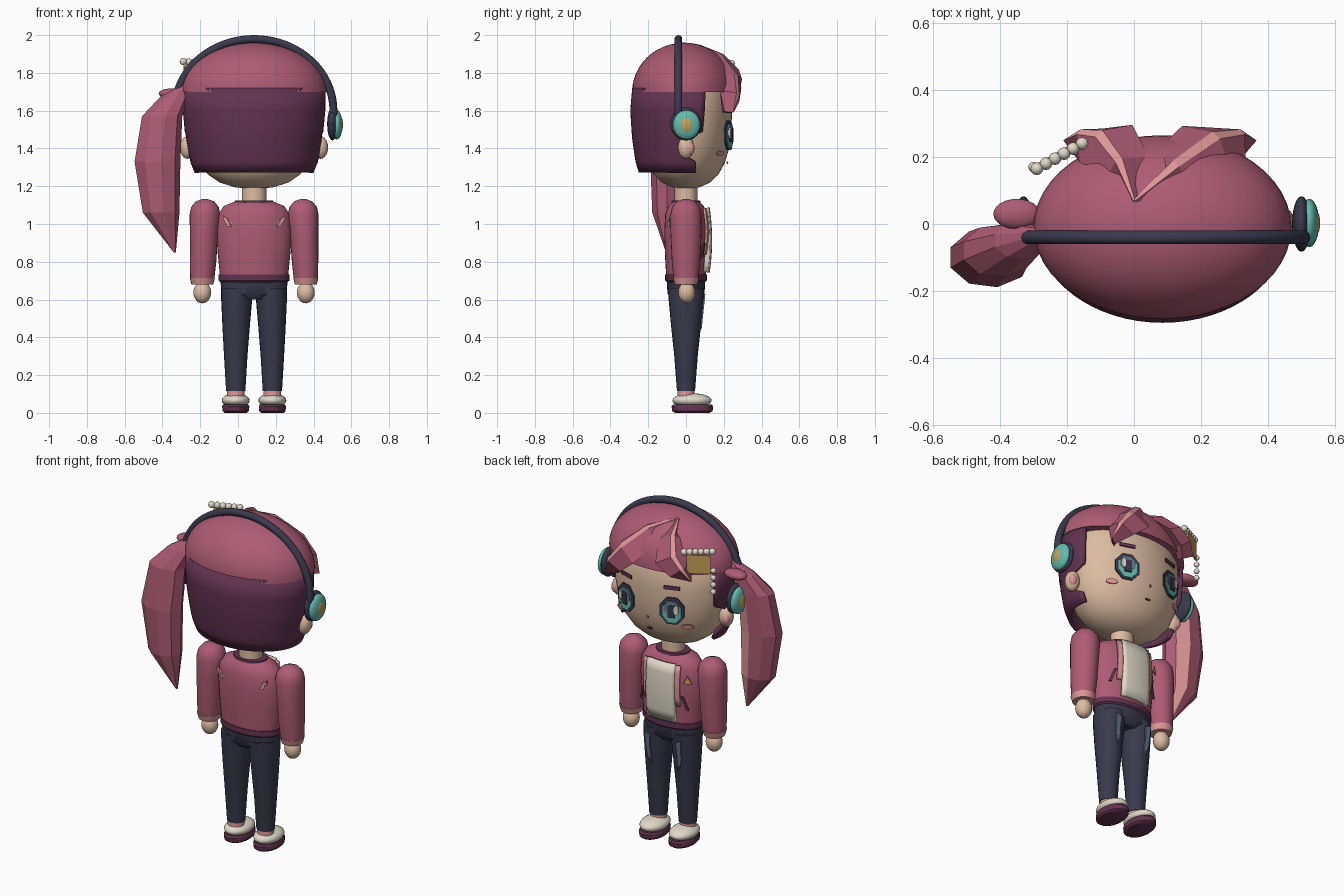
import bpy, bmesh, math
from mathutils import Vector, Matrix
from math import sin, cos, pi, sqrt, radians

if "Cube" in bpy.data.objects:
    bpy.data.objects.remove(bpy.data.objects["Cube"])

CX = 0.085  # body centre line; all x values below are relative to it


def material(name, r, g, b):
    m = bpy.data.materials.new(name)
    m.use_nodes = True
    lin = [(c / 255) ** 2.2 for c in (r, g, b)] + [1]
    m.diffuse_color = lin
    m.node_tree.nodes["Principled BSDF"].inputs["Base Color"].default_value = lin
    return m


RED = material("rose_red", 172, 92, 116)
MAROON = material("dark_maroon", 98, 54, 80)
PINK = material("light_pink", 220, 150, 150)
SKIN = material("skin", 220, 187, 160)
NAVY = material("dark_navy", 60, 60, 78)
TEAL = material("teal", 100, 185, 172)
GOLD = material("gold", 200, 160, 90)
CREAM = material("cream", 224, 216, 200)
SLATE = material("slate_blue", 100, 116, 142)


def finish(name, bm, mats, smooth=True, thick=0):
    bmesh.ops.recalc_face_normals(bm, faces=bm.faces)
    bmesh.ops.translate(bm, verts=bm.verts, vec=(CX, 0, 0))
    me = bpy.data.meshes.new(name)
    bm.to_mesh(me)
    bm.free()
    ob = bpy.data.objects.new(name, me)
    bpy.context.collection.objects.link(ob)
    for m in mats if isinstance(mats, list) else [mats]:
        me.materials.append(m)
    if thick:
        mod = ob.modifiers.new("thickness", "SOLIDIFY")
        mod.thickness, mod.offset = thick, 0
    if smooth:
        bpy.ops.object.select_all(action="DESELECT")
        ob.select_set(True)
        bpy.context.view_layer.objects.active = ob
        bpy.ops.object.shade_smooth_by_angle(angle=radians(40))
    return ob


def skin_rings(name, rows, mats, closed=True, smooth=True, thick=0, stripe=None):
    """Joins rows of points; a closed one gets caps, an open one thickness."""
    bm = bmesh.new()
    vs = [[bm.verts.new(p) for p in row] for row in rows]
    n = len(rows[0])
    for a, b in zip(vs, vs[1:]):
        for j in range(n if closed else n - 1):
            k = (j + 1) % n
            f = bm.faces.new((a[j], a[k], b[k], b[j]))
            f.material_index = int(j == stripe)
    if closed:
        bm.faces.new(vs[0])
        bm.faces.new(vs[-1])
    return finish(name, bm, mats, smooth, thick)


def loft(name, sections, mats, n=32, **kw):
    """Elliptical sections given as x, y, z, rx, ry."""
    rows = [[(x + rx * cos(2 * pi * j / n), y + ry * sin(2 * pi * j / n), z)
             for j in range(n)] for x, y, z, rx, ry in sections]
    return skin_rings(name, rows, mats, **kw)


def ball(name, loc, rad, mat, seg=24):
    bm = bmesh.new()
    bmesh.ops.create_uvsphere(bm, u_segments=seg, v_segments=seg // 2, radius=1)
    bmesh.ops.transform(bm, verts=bm.verts,
                        matrix=Matrix.Translation(loc) @ Matrix.Diagonal((*rad, 1)))
    return finish(name, bm, mat)


def plate(name, outline, loc, mat, turn=0, tilt=0, thick=0.008):
    """Flat outline in local x/z, turned about z."""
    bm = bmesh.new()
    bm.faces.new([bm.verts.new((u, 0, w)) for u, w in outline])
    rot = Matrix.Rotation(radians(turn), 4, "Z") @ Matrix.Rotation(radians(tilt), 4, "X")
    bmesh.ops.transform(bm, verts=bm.verts, matrix=Matrix.Translation(loc) @ rot)
    return finish(name, bm, mat, False, thick)


def oval(rx, rz, n=8, dz=0.0):
    return [(rx * cos(2 * pi * (i + .5) / n), dz + rz * sin(2 * pi * (i + .5) / n)) for i in range(n)]


def box(w, h, skew=0.0):
    return [(-w - skew, -h), (w - skew, -h), (w + skew, h), (-w + skew, h)]


# Head, crown and back hair
loft("head", [(0, 0, z, .345 * r, .243 * r) for z, r in
              ((1.185, .06), (1.195, .3), (1.22, .53), (1.26, .7), (1.32, .84), (1.4, .94),
               (1.5, .99), (1.58, 1), (1.68, .98), (1.76, .85), (1.84, .5))], SKIN, n=48)
loft("hair_crown", [(0, -.01, 1.70 + .26 * sin(a), .385 * cos(a), .275 * cos(a))
                    for a in (radians(7.4 * i) for i in range(13))], RED, n=48)
hair_rows = []
for z, rx, ry, yf in ((1.72, .37, .265, .1), (1.6, .367, .275, .095), (1.49, .357, .268, .085),
                      (1.45, .35, .265, .0), (1.36, .335, .252, .0), (1.33, .328, .247, .05),
                      (1.275, .305, .23, .05)):
    a = math.asin((yf + .01) / ry)
    hair_rows.append([(rx * cos(t), -.01 + ry * sin(t), z)
                      for t in (a - (pi + 2 * a) * i / 40 for i in range(41))])
skin_rings("back_hair", hair_rows, MAROON, closed=False, thick=.02)


# Fringe locks: ridged strips lying on the crown
def lock(name, path):
    rows = []
    pts = [Vector(p[:3]) for p in path]
    for i, p in enumerate(pts):
        w = path[i][3]
        tangent = pts[min(i + 1, len(pts) - 1)] - pts[max(i - 1, 0)]
        out = (p - Vector((0, 0, 1.6))).normalized()
        side = tangent.cross(out).normalized()
        rows.append([p + side * w * u + out * h for u, h in
                     ((-1, -.06), (-.15, 0), (.15, 0), (1, -.06), (0, -.09))])
    skin_rings(name, rows, [RED, PINK], smooth=False, stripe=1)


lock("left_fringe", [(-.085, .07, 1.95, .02), (.04, .18, 1.905, .09), (.16, .265, 1.79, .11),
                     (.24, .275, 1.69, .075), (.28, .25, 1.59, .01)])
lock("right_fringe", [(-.085, .07, 1.95, .02), (-.13, .19, 1.9, .08), (-.19, .27, 1.82, .1),
                      (-.25, .275, 1.76, .07), (-.295, .25, 1.69, .01)])

# Side ponytail with a light streak
loft("ponytail", [(x - CX, y, z, rx, ry) for x, y, z, rx, ry in
                  ((-.28, -.03, 1.74, .02, .02), (-.34, -.05, 1.67, .08, .055),
                   (-.405, -.08, 1.57, .11, .08), (-.43, -.1, 1.33, .125, .09),
                   (-.41, -.1, 1.06, .1, .08), (-.335, -.1, .85, .006, .006))],
     [RED, PINK], n=9, smooth=False, stripe=1)
ball("hair_tie", (-.435, .03, 1.69), (.07, .045, .028), RED)

# Hair clip: beads and a gold plate
for i in range(6):
    t = i / 5
    ball("clip_bead", (-.375 + .135 * t, .165 + .075 * t, 1.86 - .01 * t), (.019,) * 3, CREAM, 12)
for i in range(4):
    ball("hanging_bead", (-.385, .17, 1.75 - .042 * i), (.016,) * 3, CREAM, 12)
plate("clip_plate", box(.065, .055), (-.315, .21, 1.785), GOLD, turn=30)

# Headphone band
band = bpy.data.curves.new("headphone_band", "CURVE")
band.dimensions, band.bevel_depth, band.bevel_resolution = "3D", .021, 3
spline = band.splines.new("POLY")
spline.points.add(42)
for i, p in enumerate(spline.points):
    t = pi * (i - 1) / 40
    z = 1.6 + .379 * sin(t) if 0 <= t <= pi + .01 else 1.57
    p.co = (CX + .42 * cos(min(max(t, 0), pi)), -.04, z, 1)
band.materials.append(NAVY)
bpy.context.collection.objects.link(bpy.data.objects.new("headphone_band", band))

# Paired head parts
for s, side in ((1, "left"), (-1, "right")):
    ball(side + "_ear_pad", (s * .415, 0, 1.53), (.028, .083, .088), NAVY)
    ball(side + "_ear_cup", (s * .438, .003, 1.525), (.03, .072, .078), TEAL)
    ball(side + "_ear_cup_disc", (s * .457, .003, 1.525), (.014, .037, .042), GOLD)
    ball(side + "_ear", (s * .352, 0, 1.405), (.04, .042, .06), SKIN)
    ball(side + "_inner_ear", (s * .365, .022, 1.4), (.024, .023, .035), PINK)
    # eye layers stacked outward
    for k, (part, shape, mat) in enumerate((
            ("eye_rim", oval(.075, .085), NAVY), ("iris", oval(.058, .068, dz=-.004), TEAL),
            ("eye_upper", oval(.048, .045, dz=.018), SLATE),
            ("pupil", box(.02, .036), NAVY),
            ("eye_glint", [(u + s * .028, w) for u, w in oval(.014, .03, dz=.012)], CREAM))):
        out = .004 * k
        plate(f"{side}_{part}", shape, (s * (.152 + .3 * out), .226 + out, 1.47), mat, turn=-18 * s)
    plate(side + "_eyebrow", box(.045, .01), (s * .15, .226, 1.605), MAROON, turn=-18 * s)
    plate(side + "_cheek", oval(.034, .014, 12), (s * .222, .18, 1.375), PINK, turn=-30 * s, tilt=-12)
plate("mouth", box(.014, .005), (0, .219, 1.325), MAROON, tilt=-20)
plate("nose", box(.005, .006), (0, .241, 1.40), PINK, tilt=-8)

# Torso and jacket
loft("neck", [(0, 0, 1.08, .065, .06), (0, 0, 1.22, .065, .06)], SKIN)
loft("collar", [(0, 0, 1.08, .115, .085), (0, 0, 1.125, .1, .075), (0, 0, 1.125, .07, .06)], MAROON)
loft("jacket", [(0, 0, .72, .18, .105), (0, 0, .85, .193, .112), (0, 0, .96, .2, .115),
                (0, 0, 1.05, .19, .11), (0, 0, 1.095, .16, .095), (0, 0, 1.12, .1, .07)], RED)
loft("jacket_hem", [(0, 0, .69, .175, .1), (0, 0, .7, .187, .11), (0, 0, .732, .187, .11)], MAROON)


def front_panel(name, x0, x1, z0, z1, ry, mat, thick):
    rows = [[(x0 + (x1 - x0) * j / 8, ry * (1 - .1 * abs(2 * i / 6 - 1) ** 2)
              * sqrt(1 - ((x0 + (x1 - x0) * j / 8) / .22) ** 2), z0 + (z1 - z0) * i / 6)
             for j in range(9)] for i in range(7)]
    skin_rings(name, rows, mat, closed=False, thick=thick)


front_panel("shirt_front", -.09, .09, .745, 1.085, .126, CREAM, .025)
for s, side in ((1, "left"), (-1, "right")):
    front_panel(side + "_lapel", s * .09, s * .118, .84, 1.08, .126, PINK, .012)
    plate(side + "_pocket", box(.008, .04, -s * .015), (s * .14, .09, .86), MAROON, turn=-28 * s)
    plate(side + "_back_flash", [(s * u, w) for u, w in ((.11, -.01), (.135, -.022), (.165, .018), (.165, .036))],
          (0, -.084, 1.01), PINK, turn=0)
    plate(side + "_back_flash_edge", box(.012, .022, s * .012), (s * .142, -.086, 1.01), PINK, turn=27 * s)
plate("badge", [(-.024, -.02), (.024, -.02), (0, .026)], (-.155, .086, 1.0), GOLD, turn=32)

# Arms, legs and shoes
loft("hips", [(0, 0, .60, .1, .07), (0, 0, .63, .172, .098), (0, 0, .7, .178, .102)], NAVY)
for s, side in ((1, "left"), (-1, "right")):
    loft(side + "_sleeve", [(s * x, 0, z, rx, ry) for x, z, rx, ry in
                            ((.274, .71, .064, .066), (.27, .8, .07, .075), (.265, .95, .075, .082),
                             (.26, 1.05, .081, .082), (.26, 1.09, .073, .074),
                             (.26, 1.12, .048, .048), (.26, 1.133, .012, .012))], RED, n=24)
    loft(side + "_cuff", [(s * .274, 0, .68, .058, .06), (s * .274, 0, .715, .067, .07)], PINK, n=24)
    ball(side + "_hand", (s * .274, .004, .637), (.047, .045, .057), SKIN)
    loft(side + "_trouser_leg", [(s * x, 0, z, rx, ry) for x, z, rx, ry in
                                 ((.097, .115, .051, .048), (.097, .3, .062, .062),
                                  (.095, .45, .072, .078), (.092, .6, .082, .092),
                                  (.09, .66, .084, .095))], NAVY, n=24)
    jag = [(-.018, -.1), (-.004, -.06), (.0, -.09), (.014, -.03), (.02, .09), (-.016, .075), (-.01, 0)]
    plate(side + "_fade_patch", [(s * u, w) for u, w in jag], (s * .1, .089, .54), SLATE, tilt=-6)
    loft(side + "_sock", [(s * .097, 0, .07, .048, .046), (s * .097, 0, .125, .045, .043)], PINK, n=24)
    loft(side + "_sole", [(s * .097, .034, z, r, r * 1.53) for z, r in
                          ((0, .06), (.01, .07), (.035, .072), (.045, .066))], MAROON)
    ball(side + "_shoe", (s * .097, .032, .066), (.074, .104, .038), CREAM)
